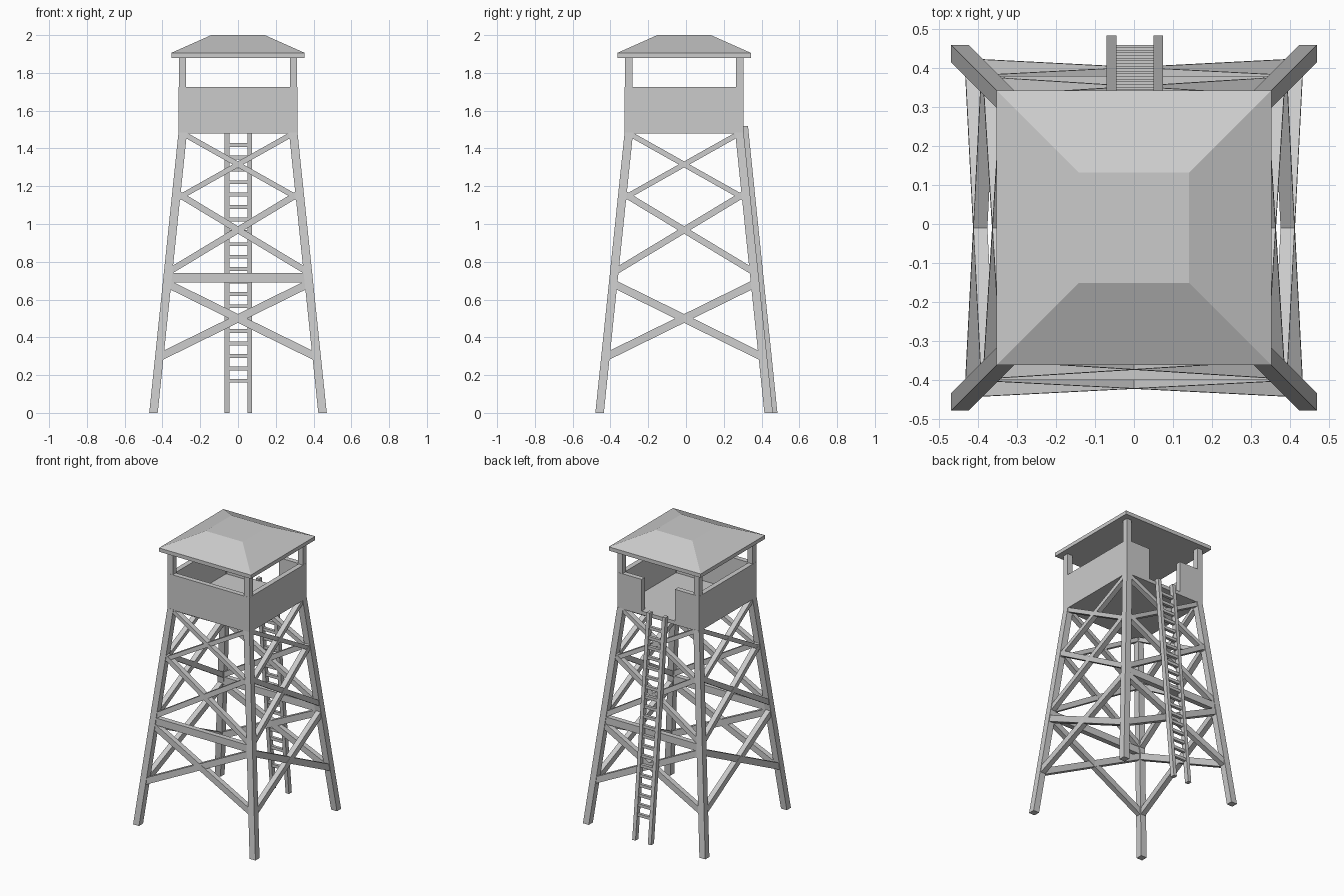
import bpy
from mathutils import Vector

if "Cube" in bpy.data.objects:
    bpy.data.objects.remove(bpy.data.objects["Cube"])

CY = -0.01                       # tower centre in y (ladder sticks out at the back)
FACES = [(0, 1, 2, 3), (7, 6, 5, 4), (0, 4, 5, 1), (1, 5, 6, 2), (2, 6, 7, 3), (3, 7, 4, 0)]
SIGNS = [(-1, -1), (-1, 1), (1, 1), (1, -1)]


def hull(name, bottom, top):
    me = bpy.data.meshes.new(name)
    me.from_pydata([tuple(v) for v in bottom + top], [], FACES)
    ob = bpy.data.objects.new(name, me)
    bpy.context.collection.objects.link(ob)
    return ob


def rect(c, hx, hy):
    return [(c[0] + sx * hx, c[1] + sy * hy, c[2]) for sx, sy in SIGNS]


def prism(name, a, b, hx, hy=None):
    """Bar with level ends from a to b."""
    hy = hy or hx
    return hull(name, rect(a, hx, hy), rect(b, hx, hy))


def box(name, x0, x1, y0, y1, z0, z1):
    x, y = (x0 + x1) / 2, (y0 + y1) / 2
    return prism(name, (x, y, z0), (x, y, z1), (x1 - x0) / 2, (y1 - y0) / 2)


def beam(name, a, b, out, w, d):
    """Plank from a to b, w wide and d deep towards 'out'."""
    a, b = Vector(a), Vector(b)
    u = (b - a).cross(Vector(out)).normalized() * w / 2
    n = u.cross(b - a).normalized() * d / 2
    return hull(name, [a + u * i + n * j for i, j in SIGNS],
                [b + u * i + n * j for i, j in SIGNS])


def leg(sx, sy, z):
    r = 0.4475 + (0.293 - 0.4475) * z / 1.48
    return (sx * r, sy * r + CY, z)


# splayed legs and cabin corner posts
for sx, sy in SIGNS:
    prism("leg", leg(sx, sy, 0), leg(sx, sy, 1.485), 0.0225)
    prism("corner_post", (sx * 0.294, sy * 0.294 + CY, 1.48),
          (sx * 0.294, sy * 0.294 + CY, 1.885), 0.0195)

# cross braces on all four sides
for i in range(4):
    p, q = SIGNS[i], SIGNS[(i + 1) % 4]
    out = (p[0] + q[0], p[1] + q[1], 0)
    for z0, z1, w in ((0.295, 0.685, 0.042), (0.745, 1.165, 0.034), (1.13, 1.48, 0.028)):
        beam("cross_brace", leg(*p, z0), leg(*q, z1), out, w, 0.036)
        beam("cross_brace", leg(*q, z0), leg(*p, z1), out, w, 0.036)

# level beams on front and back
for s in (-1, 1):
    beam("level_beam", leg(-1, s, 0.715), leg(1, s, 0.715), (0, s, 0), 0.05, 0.036)

# cabin floor and parapet walls, with a doorway at the back
H, T, Z0, Z1 = 0.3145, 0.035, 1.48, 1.725
box("floor", -H, H, CY - H, CY + H, Z0, 1.505)
box("front_wall", -H, H, CY - H, CY - H + T, Z0, Z1)
for s in (-1, 1):
    a, b = sorted((s * H, s * (H - T)))
    box("side_wall", a, b, CY - H + T, CY + H - T, Z0, Z1)
    a, b = sorted((s * H, s * 0.128))
    box("back_wall", a, b, CY + H - T, CY + H, Z0, Z1)

# roof: eave slab and flat-topped hip
box("roof_eave", -0.353, 0.353, CY - 0.353, CY + 0.353, 1.88, 1.906)
hull("roof_hip", rect((0, CY, 1.906), 0.353, 0.353), rect((0, CY, 2.0), 0.142, 0.142))

# ladder leaning on the back
for s in (-1, 1):
    prism("ladder_rail", (0.002 + s * 0.06, 0.468, 0), (0.002 + s * 0.06, 0.312, 1.52),
          0.0125, 0.016)
for i in range(20):
    z = 0.17 + i * 0.0657
    y = 0.468 - 0.156 * z / 1.52
    box("ladder_rung", -0.05, 0.054, y - 0.01, y + 0.01, z - 0.01, z + 0.01)
